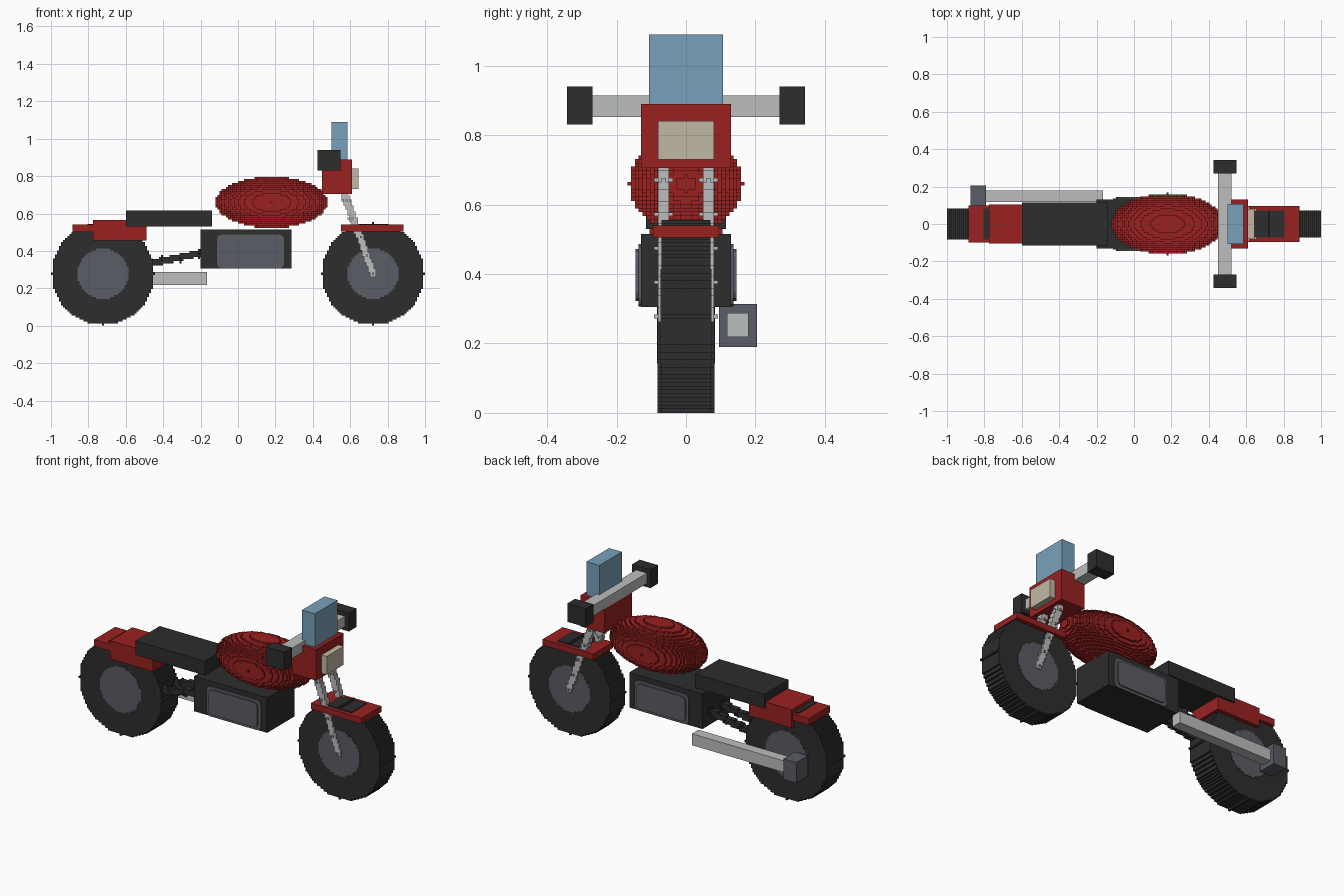
import bpy, bmesh, math
from mathutils import Vector

cube = bpy.data.objects.get("Cube")
if cube:
    bpy.data.objects.remove(cube)

V = 0.0109  # size of one small block


def material(name, rgb):
    lin = [((c / 255 + 0.055) / 1.055) ** 2.4 for c in rgb] + [1]
    m = bpy.data.materials.new(name)
    m.use_nodes = True
    m.diffuse_color = lin
    m.node_tree.nodes["Principled BSDF"].inputs["Base Color"].default_value = lin
    return m


RED = material("red paint", (154, 33, 33))
BLACK = material("black rubber", (45, 45, 45))
GREY = material("dark grey metal", (90, 93, 102))
SILVER = material("silver metal", (188, 189, 190))
BLUE = material("blue glass", (121, 161, 186))
CREAM = material("cream lamp", (192, 185, 165))


def finish(name, bm, mat):
    bmesh.ops.recalc_face_normals(bm, faces=bm.faces)
    me = bpy.data.meshes.new(name)
    bm.to_mesh(me)
    bm.free()
    me.materials.append(mat)
    ob = bpy.data.objects.new(name, me)
    bpy.context.collection.objects.link(ob)
    return ob


def add_box(bm, centre, size):
    verts = bmesh.ops.create_cube(bm, size=1)["verts"]
    for v in verts:
        v.co = Vector(c + s * k for c, s, k in zip(centre, size, v.co))


def box(name, mat, x, y, z):
    bm = bmesh.new()
    add_box(bm, [(a + b) / 2 for a, b in (x, y, z)], [b - a for a, b in (x, y, z)])
    return finish(name, bm, mat)


def outline(ra, rb):
    """Stepped outline of an ellipse, in blocks."""
    n = int(rb + 1e-6)
    side = []
    for j in range(-n, n + 1):
        w = int(ra * math.sqrt(max(0, 1 - (j / rb) ** 2)) + 1e-6) + 0.5 if rb else 0.5
        if side and side[-1][0] == w:
            side[-1] = (w, j + 0.5)
        else:
            side += [(w, j - 0.5), (w, j + 0.5)]
    return side + [(-a, b) for a, b in reversed(side)]


def prism(bm, pts, place, lo, hi):
    """Extrude a 2D outline between two depths; place maps (a, b, depth) to 3D."""
    ends = [[bm.verts.new(place(a, b, d)) for a, b in pts] for d in (lo, hi)]
    bm.faces.new(ends[0])
    bm.faces.new(ends[1][::-1])
    for i in range(len(pts)):
        j = (i + 1) % len(pts)
        bm.faces.new((ends[0][i], ends[0][j], ends[1][j], ends[1][i]))


def disc(name, mat, x, z, radius, half_width):
    bm = bmesh.new()
    prism(bm, outline(radius, radius), lambda a, b, d: (x + a * V, d, z + b * V),
          -half_width, half_width)
    return finish(name, bm, mat)


def rod(name, mat, start, end):
    """Stepped slanted bar with small studs."""
    bm = bmesh.new()
    start, end = Vector(start), Vector(end)
    n = round(max(abs(c) for c in end - start) / V)
    for i in range(n + 1):
        p = start.lerp(end, i / n)
        p = Vector((start.x + round((p.x - start.x) / V) * V, p.y,
                    start.z + round((p.z - start.z) / V) * V))
        add_box(bm, p, (3 * V, 3 * V, 3 * V))
        if i % 9 == 0:
            for axis in range(3):
                size = [V, V, V]
                size[axis] = 5 * V
                add_box(bm, p, size)
    return finish(name, bm, mat)


# Wheels
AXLE = 25.5 * V
for label, x, half in (("rear", -0.722, 7.5 * V), ("front", 0.722, 6.5 * V)):
    disc(label + "_tyre", BLACK, x, AXLE, 25, half)
    disc(label + "_hub", GREY, x, AXLE, 12.4, half + 0.002)

# Fuel tank, in stepped layers
bm = bmesh.new()
for k in range(-12, 13):
    s = math.sqrt(1 - (k / 12.6) ** 2)
    prism(bm, outline(27.4 * s, 15 * s),
          lambda a, b, d: (0.18 + a * V, b * V, 0.66 + d * V), k - 0.5, k + 0.5)
finish("fuel_tank", bm, RED)

# Forks and swingarm, one each side
for label, s in (("right", -1), ("left", 1)):
    rod(label + "_fork", SILVER, (0.722, s * 0.065, AXLE), (0.57, s * 0.065, 0.70))
    rod(label + "_swingarm", BLACK, (-0.70, s * 0.055, 0.285), (-0.19, s * 0.055, 0.39))

# Body
box("seat", BLACK, (-0.60, -0.14), (-0.115, 0.115), (0.53, 0.615))
box("rear_fender", RED, (-0.775, -0.49), (-0.105, 0.105), (0.455, 0.565))
box("tail", RED, (-0.885, -0.77), (-0.10, 0.10), (0.50, 0.54))
box("front_fender", RED, (0.55, 0.885), (-0.095, 0.095), (0.505, 0.54))
box("engine", BLACK, (-0.20, 0.285), (-0.13, 0.13), (0.305, 0.515))

# Engine side covers, two chamfered layers
for label, hx, hz, depth in (("outer", 0.18, 0.09, 0.137), ("inner", 0.162, 0.075, 0.145)):
    c = 0.024
    corner = [(hx, hz - c), (hx - c * 0.3, hz - c * 0.3), (hx - c, hz)]
    half = corner + [(-a, b) for a, b in reversed(corner)]
    pts = half + [(-a, -b) for a, b in half]
    bm = bmesh.new()
    prism(bm, pts, lambda a, b, d: (0.067 + a, d, 0.397 + b), -depth, depth)
    finish("engine_cover_" + label, bm, GREY)

# Headlight housing and windscreen
box("headlight_housing", RED, (0.45, 0.61), (-0.13, 0.13), (0.705, 0.89))
box("headlight", CREAM, (0.60, 0.645), (-0.08, 0.08), (0.73, 0.84))
box("windscreen", BLUE, (0.50, 0.585), (-0.107, 0.107), (0.88, 1.09))

# Handlebar and grips
box("handlebar", SILVER, (0.448, 0.52), (-0.28, 0.28), (0.852, 0.914))
for label, y in (("right", (-0.343, -0.27)), ("left", (0.27, 0.343))):
    box(label + "_grip", BLACK, (0.425, 0.547), y, (0.83, 0.94))

# Exhaust
box("exhaust_pipe", SILVER, (-0.80, -0.165), (0.118, 0.18), (0.218, 0.287))
box("exhaust_tip", GREY, (-0.875, -0.79), (0.095, 0.205), (0.19, 0.313))
